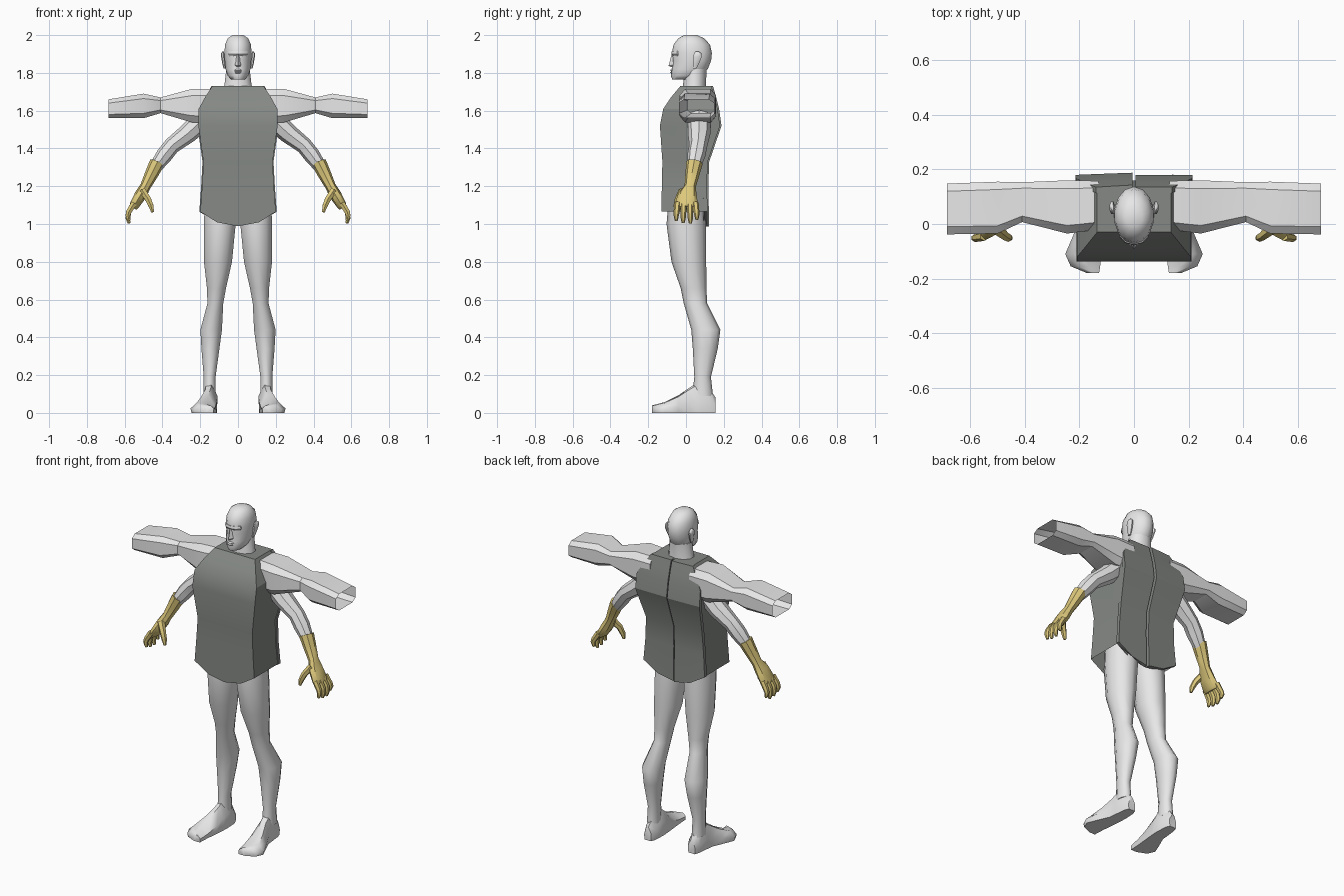
import bpy, bmesh, math
from mathutils import Vector


def material(name, rgb):
    m = bpy.data.materials.new(name)
    m.diffuse_color = (*rgb, 1)
    return m


SKIN = material("pale grey", (0.8, 0.8, 0.8))
CLOTH = material("dark grey cloth", (0.235, 0.25, 0.235))
GLOVE = material("yellow rubber", (0.72, 0.58, 0.2))


def loft(name, rings, mat, caps=(True, True), mirror=False, angle=35):
    """Skin a list of equal-length point rings."""
    bm = bmesh.new()
    vs = [[bm.verts.new(p) for p in r] for r in rings]
    n = len(vs[0])
    for a, b in zip(vs, vs[1:]):
        for i in range(n):
            j = (i + 1) % n
            bm.faces.new((a[i], a[j], b[j], b[i]))
    if caps[0]:
        bm.faces.new(vs[0][::-1])
    if caps[1]:
        bm.faces.new(vs[-1])
    bmesh.ops.recalc_face_normals(bm, faces=bm.faces)
    me = bpy.data.meshes.new(name)
    bm.to_mesh(me)
    bm.free()
    me.materials.append(mat)
    ob = bpy.data.objects.new(name, me)
    bpy.context.collection.objects.link(ob)
    if mirror:
        ob.modifiers.new("Mirror", 'MIRROR')
    bpy.ops.object.select_all(action='DESELECT')
    ob.select_set(True)
    bpy.context.view_layer.objects.active = ob
    bpy.ops.object.shade_smooth_by_angle(angle=math.radians(angle))
    return ob


def oval(z, cx, cy, rx, ry, n=10):
    return [(cx + rx * math.cos(t), cy + ry * math.sin(t), z)
            for t in (2 * math.pi * (i + .5) / n for i in range(n))]


def tube(name, path, mat, n=8, **kw):
    """Path of (x, y, z, radius along y, radius across)."""
    pts = [Vector(p[:3]) for p in path]
    rings = []
    for i, p in enumerate(path):
        d = (pts[min(i + 1, len(pts) - 1)] - pts[max(i - 1, 0)]).normalized()
        s = (Vector((0, 1, 0)) - d * d.y).normalized()
        o = d.cross(s)
        rings.append([pts[i] + s * p[3] * math.cos(2 * math.pi * k / n)
                      + o * p[4] * math.sin(2 * math.pi * k / n) for k in range(n)])
    return loft(name, rings, mat, mirror=True, **kw)


# Tunic: rectangular sections (z, half width, front y, back y), curved hem
BODY = [(1.73, .135, -.03, .135), (1.67, .175, -.08, .152), (1.61, .208, -.12, .167),
        (1.52, .21, -.138, .18), (1.33, .183, -.125, .115), (1.2, .19, -.128, .11),
        (1.065, .2, -.13, .115)]
COLS = (-1, -.55, 0, .55, 1)


def hem(z, u):
    return z if z > 1.07 else z - .077 * (1 - abs(u) ** 2.2)


rings = []
for z, w, f, b in BODY:
    rings.append([(u * w, f, hem(z, u)) for u in COLS]
                 + [(u * w, b - .02, hem(z, u)) for u in reversed(COLS)])
loft("tunic", rings, CLOTH, (True, False), angle=25)

# Back panels: two thin flaps with a slit between, one lying slightly higher
for side, lift in ((1, 0), (-1, .008)):
    rings = []
    for z, w, f, b in BODY:
        xs = [side * x for x in (.005, w * .55, w + .005)]
        zs = [hem(z, x / w) if abs(x) < w else z for x in xs]
        rings.append([(x, b + lift * (1 - i / 2), q) for i, (x, q) in enumerate(zip(xs, zs))]
                     + [(x, b - .021, q) for x, q in zip(xs[::-1], zs[::-1])])
    loft("back_panel", rings, CLOTH, angle=25)

# Sleeves held straight out, open at the cuff: (x, front, back, bottom, top)
rings = []
for x, f, b, lo, hi in [(.13, -.02, .158, 1.535, 1.715), (.245, -.035, .16, 1.538, 1.715),
                        (.41, .007, .153, 1.587, 1.67), (.5, -.035, .155, 1.56, 1.69),
                        (.685, -.038, .148, 1.56, 1.66)]:
    c, e = (b - f) * .15, (hi - lo) * .2
    rings.append([(x, f + c, lo), (x, b - c, lo), (x, b, lo + e), (x, b, hi - e),
                  (x, b - c, hi), (x, f + c, hi), (x, f, hi - e), (x, f, lo + e)])
loft("sleeve", rings, SKIN, (True, False), True, 30)

# Lowered arms
tube("arm", [(.18, .07, 1.56, .06, .06), (.265, .07, 1.48, .06, .052),
             (.35, .065, 1.415, .048, .044), (.39, .055, 1.365, .048, .044),
             (.437, .042, 1.3, .036, .034)], SKIN)

# Gloves: cuff and palm, four fingers, thumb
tube("glove", [(.428, .045, 1.325, .044, .04), (.455, .035, 1.27, .038, .036),
               (.49, .022, 1.2, .03, .028), (.515, .008, 1.155, .05, .032),
               (.548, .002, 1.1, .062, .026), (.556, .002, 1.085, .055, .02)], GLOVE)
for y, drop in ((-.045, .015), (-.013, .003), (.02, 0), (.05, .02)):
    tube("finger", [(.55, y, 1.11, .017, .018), (.578, y * 1.1, 1.065, .016, .016),
                    (.583, y * 1.15, 1.03 + drop, .014, .014),
                    (.577, y * 1.15, 1.003 + drop, .008, .008)], GLOVE, 6)
tube("thumb", [(.505, -.015, 1.175, .025, .02), (.475, -.042, 1.13, .018, .018),
               (.46, -.05, 1.095, .016, .015), (.452, -.053, 1.062, .008, .008)], GLOVE, 6)

# Legs: (z, centre x, centre y, radius x, radius y)
loft("leg", [oval(*r) for r in [
    (1.16, .095, 0, .085, .09), (1.0, .096, .002, .088, .105), (.8, .106, .015, .078, .092),
    (.66, .114, .04, .053, .068), (.58, .12, .05, .044, .062), (.44, .142, .105, .06, .077),
    (.34, .146, .102, .05, .066), (.19, .15, .088, .033, .044), (.09, .15, .088, .034, .055)]],
    SKIN, mirror=True, angle=60)

# Feet, splayed towards the toes: (y, centre x, half width, height)
rings = []
for y, cx, w, h in [(.157, .147, .024, .08), (.13, .147, .035, .12), (.06, .149, .041, .16),
                    (.02, .152, .042, .135), (-.04, .168, .054, .093), (-.11, .186, .066, .058),
                    (-.155, .178, .054, .046), (-.18, .15, .022, .04)]:
    rings.append([(cx - w * .9, y, 0), (cx + w * .9, y, 0), (cx + w, y, h * .4),
                  (cx + w * .5, y, h * .92), (cx - w * .2, y, h), (cx - w, y, h * .55)])
loft("foot", rings, SKIN, mirror=True, angle=50)

# Neck and head: (z, half width, front y, back y)
loft("neck", [oval(*r) for r in [(1.7, 0, .045, .085, .065), (1.74, 0, .045, .075, .06),
                                 (1.82, 0, .05, .065, .06)]], SKIN, angle=60)
loft("head", [oval(z, 0, (f + b) / 2, w, (b - f) / 2, 14) for z, w, f, b in [
    (1.765, .036, -.073, .04), (1.785, .055, -.08, .085), (1.82, .067, -.076, .115),
    (1.865, .072, -.07, .133), (1.905, .074, -.075, .137), (1.95, .07, -.066, .127),
    (1.983, .056, -.04, .095), (2.0, .03, -.01, .06)]], SKIN, angle=60)

# Face: nose, brow, lips, ears
loft("nose", [[(-w, -.05, z), (-w, -.068, z), (0, t, z - .004), (w, -.068, z), (w, -.05, z)]
              for z, w, t in [(1.905, .008, -.076), (1.86, .011, -.087),
                              (1.842, .017, -.093), (1.834, .013, -.078)]], SKIN, angle=20)
loft("brow", [oval(z, 0, -.035, w, d) for z, w, d in
              [(1.888, .05, .034), (1.9, .056, .043), (1.915, .052, .04)]], SKIN)
loft("lips", [oval(z, 0, -.06, w, d) for z, w, d in
              [(1.797, .018, .018), (1.803, .024, .024), (1.808, .026, .018),
               (1.813, .024, .024), (1.82, .016, .018)]], SKIN)
loft("ear", [oval(*r, 8) for r in [
    (1.822, .071, .046, .006, .01), (1.85, .075, .053, .009, .018),
    (1.885, .08, .06, .01, .025), (1.903, .081, .062, .009, .021),
    (1.912, .079, .06, .005, .01)]], SKIN, mirror=True, angle=50)
